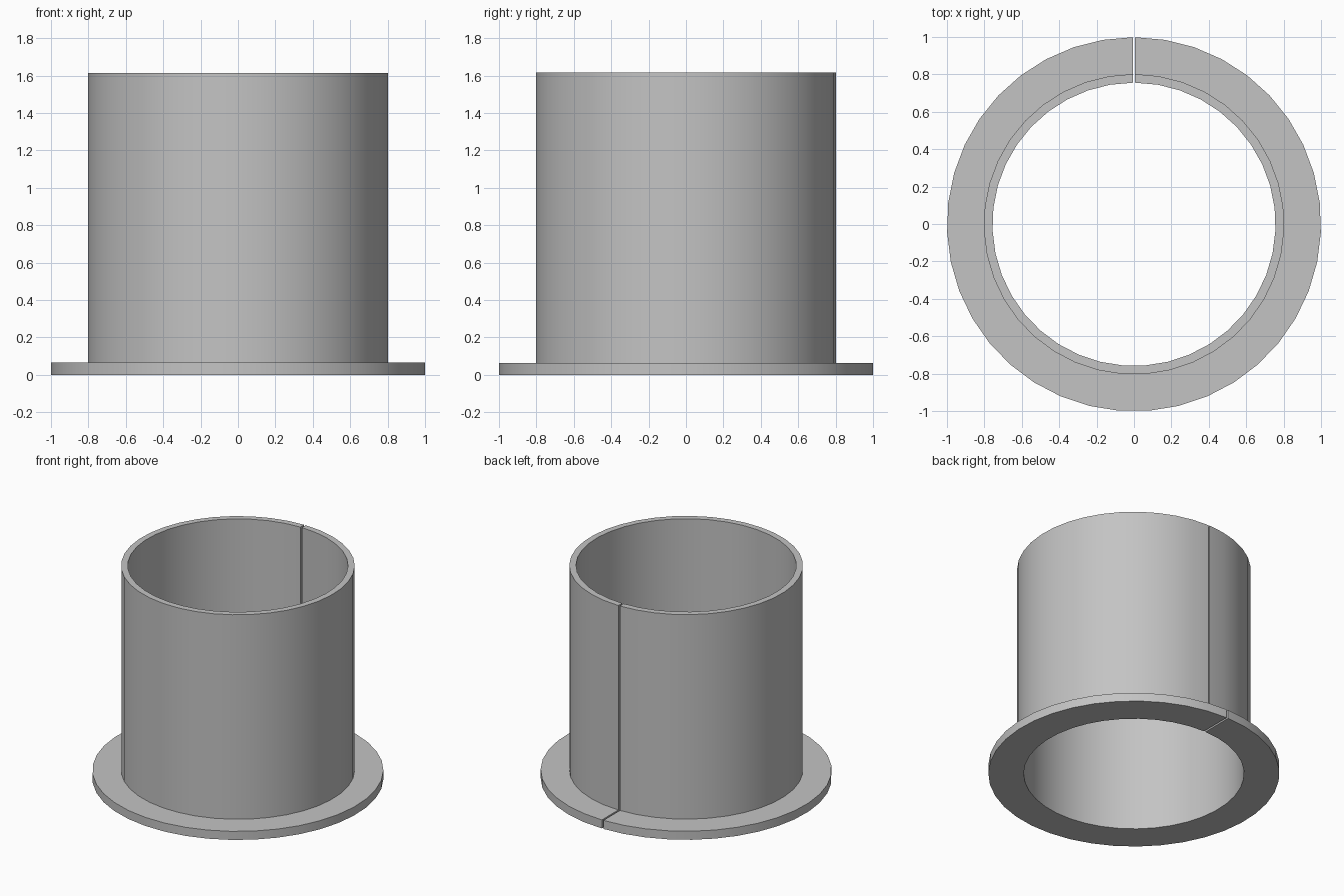
import bpy
import bmesh
import math
from mathutils import Matrix, Vector

cube = bpy.data.objects.get("Cube")
if cube:
    bpy.data.objects.remove(cube, do_unlink=True)

GREY = (0.55, 0.55, 0.55, 1.0)
HEIGHT, FLANGE_T = 1.615, 0.065
R_FLANGE, R_OUTER, R_INNER = 1.0, 0.803, 0.757
GAP, SEGMENTS = 0.013, 39

grey = bpy.data.materials.new("plain grey")
grey.use_nodes = True
grey.diffuse_color = GREY
grey.node_tree.nodes["Principled BSDF"].inputs["Base Color"].default_value = GREY

# L-shaped wall section: tube with a foot flange
profile = [(R_INNER, 0), (R_FLANGE, 0), (R_FLANGE, FLANGE_T),
           (R_OUTER, FLANGE_T), (R_OUTER, HEIGHT), (R_INNER, HEIGHT)]

# Sweep the section nearly all the way round, leaving a parallel slit at the back
bm = bmesh.new()
rings = []
for i in range(SEGMENTS + 1):
    ring = []
    for r, z in profile:
        half = math.asin(GAP / 2 / r)
        a = math.pi / 2 + half + (math.tau - 2 * half) * i / SEGMENTS
        ring.append(bm.verts.new((r * math.cos(a), r * math.sin(a), z)))
    rings.append(ring)
n = len(profile)
for a, b in zip(rings, rings[1:]):
    for j in range(n):
        k = (j + 1) % n
        bm.faces.new((a[j], a[k], b[k], b[j]))

# Slit walls
bm.faces.new(rings[0])
bm.faces.new(rings[-1])
bmesh.ops.recalc_face_normals(bm, faces=bm.faces)

# Centre the split ring front to back
ys = [v.co.y for v in bm.verts]
shift = Vector((0, -(min(ys) + max(ys)) / 2, 0))
bmesh.ops.transform(bm, matrix=Matrix.Translation(shift), verts=bm.verts)

mesh = bpy.data.meshes.new("split_flanged_sleeve")
bm.to_mesh(mesh)
bm.free()
mesh.materials.append(grey)
sleeve = bpy.data.objects.new("split_flanged_sleeve", mesh)
bpy.context.collection.objects.link(sleeve)

# Smooth the round walls, keep the rims sharp
bpy.ops.object.select_all(action='DESELECT')
sleeve.select_set(True)
bpy.context.view_layer.objects.active = sleeve
bpy.ops.object.shade_smooth_by_angle(angle=math.radians(30))
